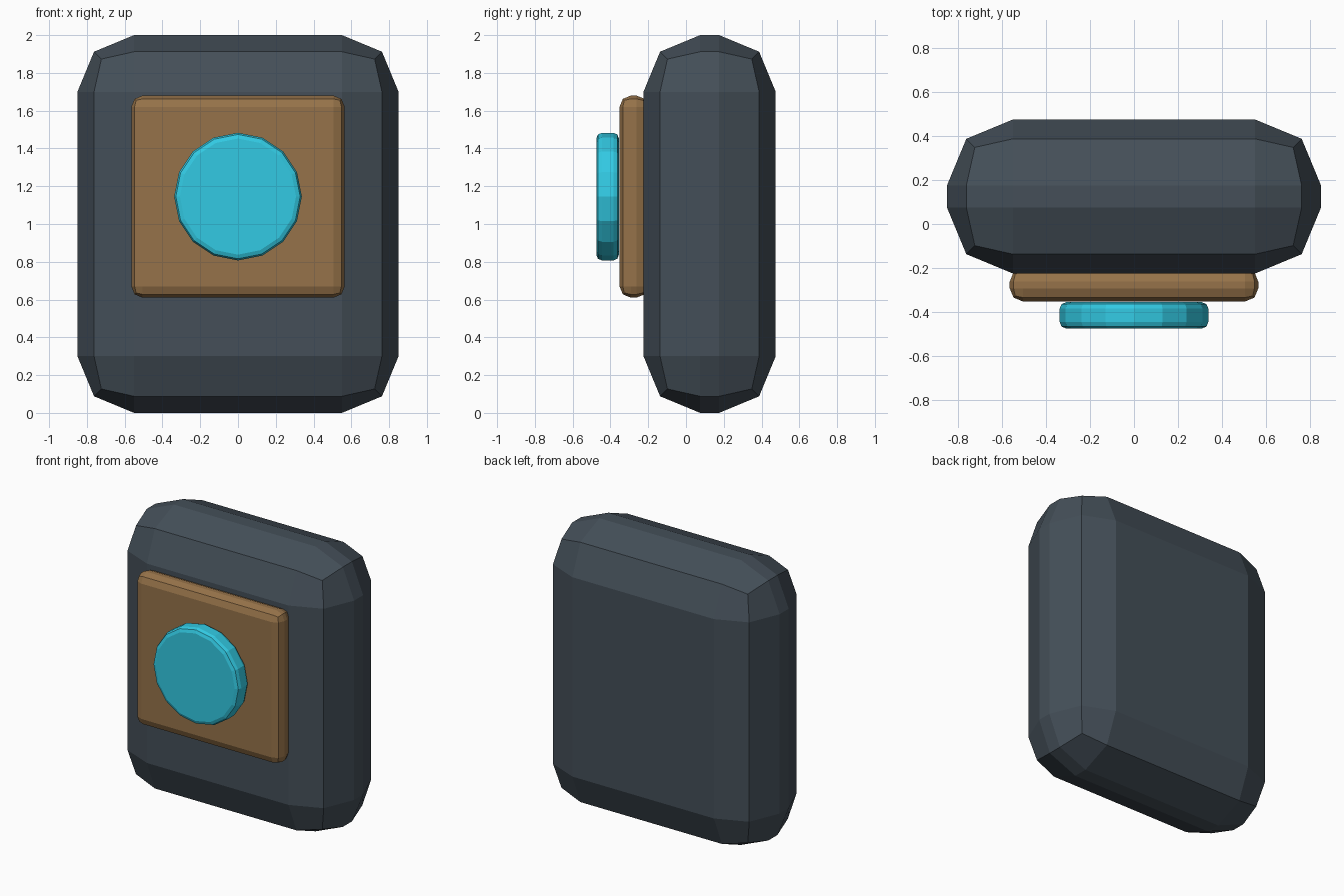
import bpy
import math

cube = bpy.data.objects.get("Cube")
if cube:
    bpy.data.objects.remove(cube, do_unlink=True)


def material(name, rgb):
    mat = bpy.data.materials.new(name)
    mat.use_nodes = True
    mat.diffuse_color = (*rgb, 1)
    mat.node_tree.nodes["Principled BSDF"].inputs["Base Color"].default_value = (*rgb, 1)
    return mat


def finish(name, mat, bevel):
    """Name and colour the active object, then round its sharp edges."""
    obj = bpy.context.object
    obj.name = name
    obj.data.materials.append(mat)
    bpy.ops.object.transform_apply(location=False, rotation=True, scale=True)
    mod = obj.modifiers.new("rounding", "BEVEL")
    mod.width = bevel
    mod.segments = 2
    mod.limit_method = "ANGLE"
    mod.angle_limit = math.radians(30)
    bpy.ops.object.modifier_apply(modifier=mod.name)
    bpy.ops.object.shade_flat()
    return obj


def rounded_box(name, mat, centre, size, bevel):
    bpy.ops.mesh.primitive_cube_add(size=1, location=centre)
    bpy.context.object.scale = size
    return finish(name, mat, bevel)


slate = material("slate grey", (0.058, 0.078, 0.098))
brown = material("warm brown", (0.305, 0.171, 0.067))
cyan = material("bright cyan", (0.032, 0.59, 0.77))

# Main body
rounded_box("body", slate, (0, 0.125, 1), (1.7, 0.7, 2), 0.3)

# Raised plate on the front
rounded_box("front_plate", brown, (0, -0.277, 1.145), (1.13, 0.15, 1.07), 0.06)

# Round button on the plate
bpy.ops.mesh.primitive_cylinder_add(vertices=16, radius=0.338, depth=0.12,
                                    location=(0, -0.415, 1.145),
                                    rotation=(math.pi / 2, 0, 0))
bpy.context.object.rotation_euler.y = math.pi / 2 * 0
finish("button", cyan, 0.03)
